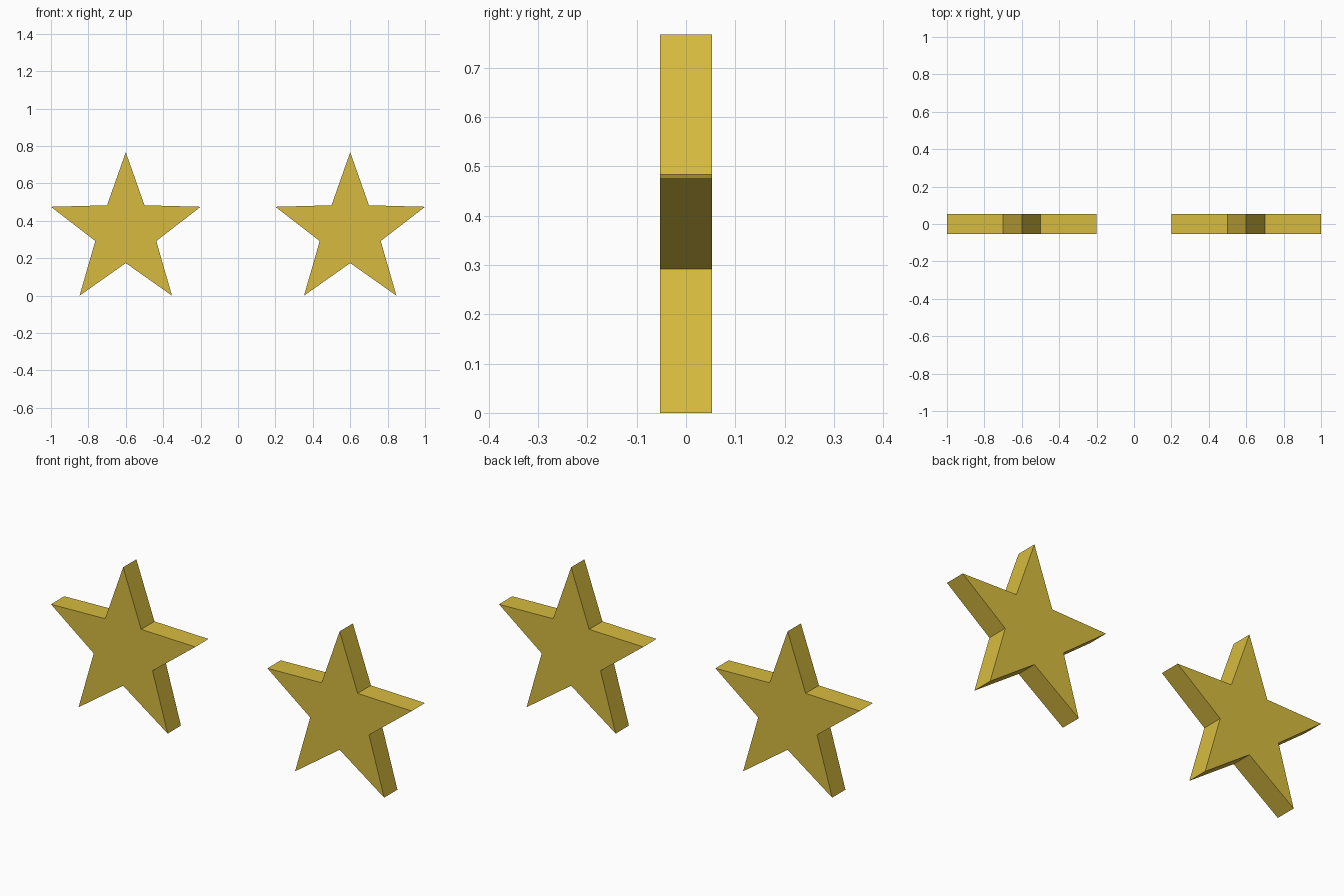
import bpy, bmesh

if "Cube" in bpy.data.objects:
    bpy.data.objects.remove(bpy.data.objects["Cube"])

HALF_DEPTH = 0.0525
# Right half of the star outline (x, z), from top tip to bottom notch
HALF = [(0, 0.767), (0.1, 0.483), (0.4, 0.475), (0.163, 0.292), (0.247, 0.0), (0, 0.174)]
OUTLINE = HALF + [(-x, z) for x, z in HALF[-2:0:-1]]

gold = bpy.data.materials.new("gold")
gold.diffuse_color = (0.68, 0.5, 0.05, 1)
gold.use_nodes = True
gold.node_tree.nodes["Principled BSDF"].inputs["Base Color"].default_value = gold.diffuse_color


def make_star(name, cx):
    # Flat outline extruded front to back
    bm = bmesh.new()
    face = bm.faces.new([bm.verts.new((x, -HALF_DEPTH, z)) for x, z in OUTLINE])
    ext = bmesh.ops.extrude_face_region(bm, geom=[face], use_keep_orig=True)
    verts = [g for g in ext["geom"] if isinstance(g, bmesh.types.BMVert)]
    bmesh.ops.translate(bm, verts=verts, vec=(0, 2 * HALF_DEPTH, 0))
    bmesh.ops.recalc_face_normals(bm, faces=bm.faces)
    mesh = bpy.data.meshes.new(name)
    bm.to_mesh(mesh)
    bm.free()
    mesh.materials.append(gold)
    obj = bpy.data.objects.new(name, mesh)
    obj.location.x = cx
    bpy.context.collection.objects.link(obj)


# Pair of stars, left and right
for name, cx in (("left_star", -0.6), ("right_star", 0.6)):
    make_star(name, cx)
